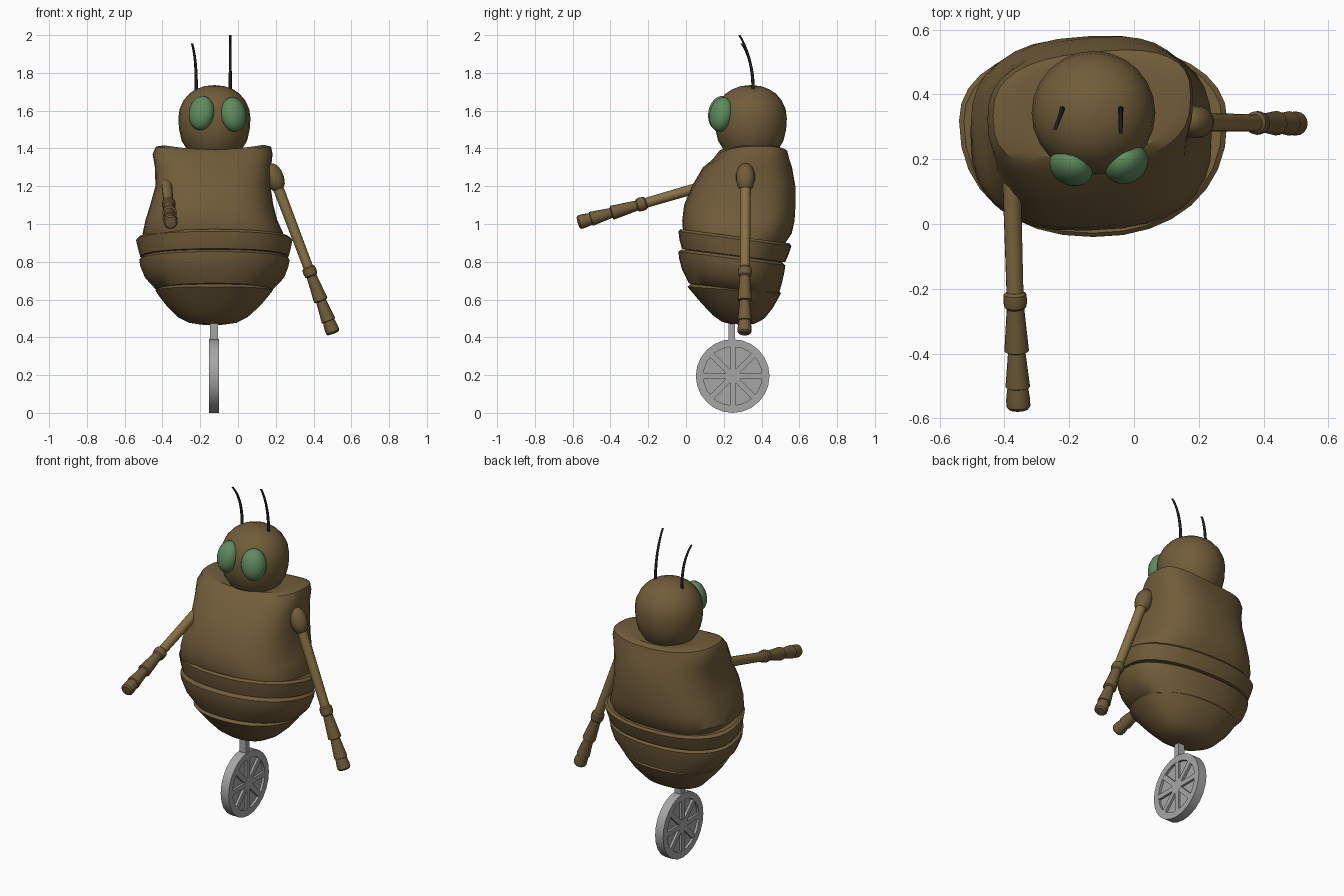
import bpy, bmesh, math
from mathutils import Vector

if "Cube" in bpy.data.objects:
    bpy.data.objects.remove(bpy.data.objects["Cube"])


def material(name, rgb):
    m = bpy.data.materials.new(name)
    m.diffuse_color = (*rgb, 1)
    m.use_nodes = True
    m.node_tree.nodes["Principled BSDF"].inputs["Base Color"].default_value = m.diffuse_color
    return m


BROWN = material("shell brown", (0.165, 0.108, 0.042))
TAN = material("arm tan", (0.25, 0.165, 0.06))
GREEN = material("eye green", (0.115, 0.26, 0.115))
GREY = material("wheel grey", (0.38, 0.38, 0.38))
BLACK = material("feeler black", (0.015, 0.015, 0.015))


def skin(name, rings, mat, angle=35, closed=False):
    """Mesh skinned through equal rings; ends capped, or joined if closed."""
    bm = bmesh.new()
    rows = [[bm.verts.new(p) for p in ring] for ring in rings]
    n = len(rows[0])
    pairs = list(zip(rows, rows[1:]))
    if closed:
        pairs.append((rows[-1], rows[0]))
    else:
        bm.faces.new(rows[0])
        bm.faces.new(rows[-1])
    for a, b in pairs:
        for i in range(n):
            j = (i + 1) % n
            bm.faces.new((a[i], a[j], b[j], b[i]))
    bmesh.ops.recalc_face_normals(bm, faces=bm.faces)
    me = bpy.data.meshes.new(name)
    bm.to_mesh(me)
    bm.free()
    me.materials.append(mat)
    me.shade_smooth()
    me.set_sharp_from_angle(angle=math.radians(angle))
    ob = bpy.data.objects.new(name, me)
    bpy.context.collection.objects.link(ob)
    return ob


def spow(v, e):
    return math.copysign(abs(v) ** e, v)


def loft(name, rows, mat, power=2.2, tilt=0.0, widest=0.5, n=32, warp=None):
    """Stacked rounded outlines; each row is z, x0, x1, y0, y1.
    widest: where between y0 and y1 the outline is widest."""
    rings = []
    for z, x0, x1, y0, y1 in rows:
        ring = []
        yc = y0 + (y1 - y0) * widest
        for i in range(n):
            a = math.tau * i / n
            u, v = spow(math.cos(a), 2 / power), spow(math.sin(a), 2 / power)
            x = (x0 + x1) / 2 + (x1 - x0) / 2 * u
            y = yc + v * (y1 - yc if v > 0 else yc - y0)
            p = (x, y, z - tilt * (y - 0.26))
            ring.append(warp(*p) if warp else p)
        rings.append(ring)
    return skin(name, rings, mat)


def lathe(name, start, axis, profile, mat, n=16, closed=False):
    """Profile of (distance, radius) turned around an axis."""
    start, axis = Vector(start), Vector(axis).normalized()
    u = axis.orthogonal().normalized()
    v = axis.cross(u)
    rings = [[start + axis * t + (u * math.cos(math.tau * i / n) + v * math.sin(math.tau * i / n)) * r
              for i in range(n)] for t, r in profile]
    return skin(name, rings, mat, closed=closed)


# Torso: shoulders slightly twisted, with a dip for the neck
def shoulder_warp(x, y, z):
    high = min(1, max(0, (z - 0.95) / 0.3))
    side = (x + 0.135) / 0.3
    if z > 1.36:
        z -= 0.03 * max(0, 1 - side * side)
    return x, y + 0.03 * high * side, z


loft("torso", [
    (0.89, -0.48, 0.23, 0.01, 0.52), (0.95, -0.505, 0.24, -0.015, 0.56),
    (1.02, -0.49, 0.208, -0.02, 0.575), (1.10, -0.465, 0.187, -0.01, 0.58),
    (1.20, -0.437, 0.172, 0.035, 0.575), (1.30, -0.44, 0.175, 0.095, 0.555),
    (1.37, -0.452, 0.183, 0.15, 0.54), (1.41, -0.435, 0.175, 0.18, 0.53),
    (1.425, -0.39, 0.135, 0.21, 0.50), (1.415, -0.28, 0.03, 0.24, 0.45)],
    BROWN, power=2.7, widest=0.52, warp=shoulder_warp)

# Overlapping belly bands
loft("upper_band", [
    (0.83, -0.48, 0.23, 0.02, 0.50), (0.833, -0.518, 0.268, -0.022, 0.525),
    (0.88, -0.53, 0.28, -0.035, 0.545), (0.922, -0.54, 0.288, -0.04, 0.558),
    (0.935, -0.525, 0.272, -0.028, 0.548), (0.925, -0.46, 0.20, 0.03, 0.5)],
    BROWN, tilt=0.13, widest=0.6)
loft("middle_band", [
    (0.64, -0.37, 0.12, 0.08, 0.43), (0.655, -0.432, 0.182, 0.015, 0.49),
    (0.72, -0.492, 0.244, -0.02, 0.508), (0.78, -0.517, 0.267, -0.037, 0.521),
    (0.815, -0.523, 0.273, -0.04, 0.526), (0.829, -0.505, 0.255, -0.022, 0.51),
    (0.838, -0.45, 0.20, 0.03, 0.47)], BROWN, tilt=0.13, widest=0.6)
loft("lower_belly", [
    (0.47, -0.20, -0.07, 0.225, 0.325), (0.48, -0.26, -0.005, 0.185, 0.365),
    (0.51, -0.32, 0.052, 0.14, 0.415), (0.57, -0.378, 0.118, 0.08, 0.46),
    (0.62, -0.418, 0.16, 0.035, 0.487), (0.65, -0.437, 0.184, 0.008, 0.502),
    (0.665, -0.42, 0.17, 0.025, 0.487), (0.68, -0.36, 0.11, 0.09, 0.42)],
    BROWN, tilt=0.07, widest=0.57)

# Head
lathe("head", (-0.125, 0.343, 0), (0, 0, 1), [
    (1.385, 0.10), (1.395, 0.145), (1.44, 0.173), (1.50, 0.187), (1.56, 0.191),
    (1.61, 0.184), (1.655, 0.163), (1.69, 0.133), (1.715, 0.095), (1.73, 0.052),
    (1.735, 0.004)], BROWN, n=24)

# Eyes
ball = [(math.sin(math.pi * (k / 12 - 0.5)), max(0.005, math.cos(math.pi * (k / 12 - 0.5)))) for k in range(13)]
for side, x, y, z, turn in (("left", -0.193, 0.18, 1.587, -32), ("right", -0.024, 0.187, 1.58, 32)):
    eye = lathe(side + "_eye", (0, 0, 0), (0, 0, 1), ball, GREEN, n=24)
    eye.scale = (0.071, 0.059, 0.092)
    eye.rotation_euler = (math.radians(-12), 0, math.radians(turn))
    eye.location = (x, y, z)

# Feelers: thin tapering tubes on a bent path
for side, pts in (("left", [(-0.222, 0.355, 1.69), (-0.217, 0.36, 1.86), (-0.243, 0.295, 1.955)]),
                  ("right", [(-0.041, 0.355, 1.68), (-0.041, 0.36, 1.87), (-0.041, 0.283, 2.0)])):
    a, b, c = map(Vector, pts)
    rings = []
    for k in range(11):
        t = k / 10
        p = a * (1 - t) ** 2 + b * 2 * t * (1 - t) + c * t * t
        r = 0.009 - 0.003 * t
        rings.append([p + Vector((math.cos(i * math.tau / 8) * r, math.sin(i * math.tau / 8) * r, 0))
                      for i in range(8)])
    skin(side + "_feeler", rings, BLACK, 60)

# Arms: shoulder, rod, cuff, two flared sleeves and a blunt hand
ARM = (
    ("shoulder", BROWN, [(-0.075, 0.004), (-0.068, 0.022), (-0.05, 0.038), (-0.02, 0.049),
                         (0.02, 0.05), (0.055, 0.041), (0.07, 0.028)]),
    ("upper_arm", TAN, [(0.0, 0.029), (0.54, 0.026)]),
    ("cuff", BROWN, [(0.51, 0.027), (0.518, 0.035), (0.54, 0.037), (0.558, 0.034), (0.566, 0.026)]),
    ("sleeve", BROWN, [(0.55, 0.026), (0.70, 0.038), (0.706, 0.025)]),
    ("lower_sleeve", BROWN, [(0.695, 0.026), (0.815, 0.038), (0.821, 0.025)]),
    ("hand", BROWN, [(0.81, 0.031), (0.855, 0.037), (0.878, 0.037), (0.887, 0.03), (0.889, 0.01)]),
)
for side, start, end in (("left", (-0.382, 0.28, 1.255), (-0.357, -0.562, 1.01)),
                         ("right", (0.19, 0.315, 1.25), (0.505, 0.31, 0.42))):
    for part, mat, profile in ARM:
        lathe(f"{side}_{part}", start, Vector(end) - Vector(start), profile, mat)


# Wheel: rim, thin recessed web, hub and crossing spokes
def box(name, centre, size, mat, turn=0.0):
    sx, sy, sz = (s / 2 for s in size)
    sq = ((-sx, -sy), (sx, -sy), (sx, sy), (-sx, sy))
    ob = skin(name, [[(x, y, z) for x, y in sq] for z in (-sz, sz)], mat)
    ob.location = centre
    ob.rotation_euler = (turn, 0, 0)


HUB = (-0.127, 0.247, 0.195)
lathe("wheel_rim", HUB, (1, 0, 0), [(-0.027, 0.155), (-0.027, 0.195), (0.027, 0.195), (0.027, 0.155)],
      GREY, n=24, closed=True)
lathe("wheel_web", HUB, (1, 0, 0), [(-0.012, 0.16), (0.012, 0.16)], GREY, n=24)
lathe("wheel_hub", HUB, (1, 0, 0), [(-0.0265, 0.04), (0.0265, 0.04)], GREY, n=16)
for k in range(4):
    box(f"wheel_spoke_{k + 1}", HUB, (0.052, 0.03, 0.32), GREY, k * math.pi / 4)

# Post between wheel and belly
box("wheel_post", (-0.126, 0.243, 0.45), (0.042, 0.034, 0.14), GREY)
